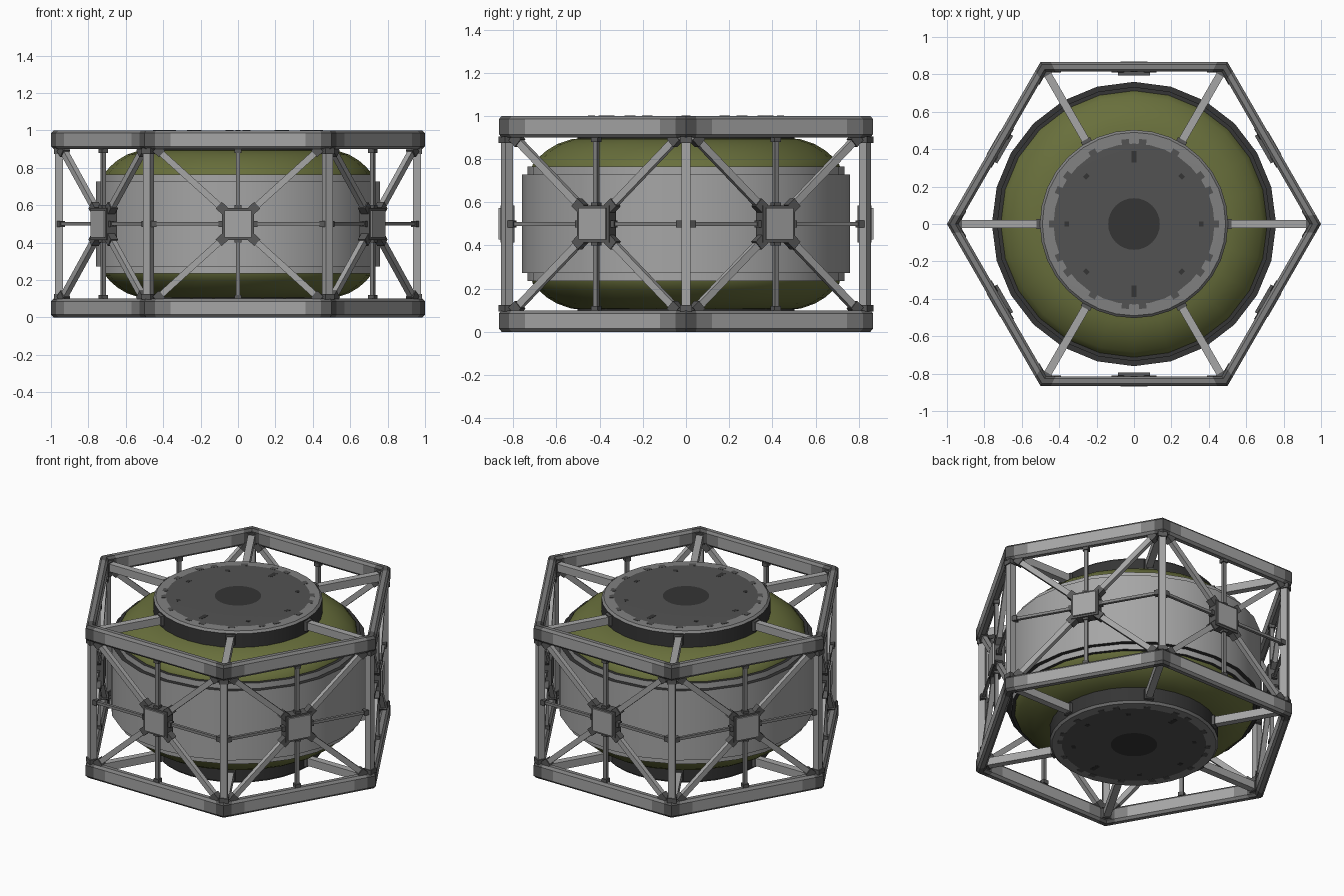
import bpy, bmesh, math
from mathutils import Vector, Matrix

if "Cube" in bpy.data.objects:
    bpy.data.objects.remove(bpy.data.objects["Cube"])


def material(name, r, g, b):
    m = bpy.data.materials.new(name)
    m.diffuse_color = (r, g, b, 1)
    m.use_nodes = True
    m.node_tree.nodes["Principled BSDF"].inputs["Base Color"].default_value = m.diffuse_color
    return m


LIGHT, MID, DARK, BLACK, OLIVE, DISC = range(6)
MATS = [material("light_grey", .38, .38, .38), material("mid_grey", .22, .22, .22),
        material("dark_grey", .10, .10, .10), material("charcoal", .035, .035, .035),
        material("olive", .14, .16, .045), material("disc_grey", .085, .085, .085)]


def finish(name, bm, smooth=None):
    bmesh.ops.recalc_face_normals(bm, faces=bm.faces)
    me = bpy.data.meshes.new(name)
    bm.to_mesh(me)
    bm.free()
    for m in MATS:
        me.materials.append(m)
    ob = bpy.data.objects.new(name, me)
    bpy.context.collection.objects.link(ob)
    if smooth:
        bpy.context.view_layer.objects.active = ob
        bpy.ops.object.select_all(action='DESELECT')
        ob.select_set(True)
        bpy.ops.object.shade_smooth_by_angle(angle=math.radians(smooth))
    return ob


def lathe(bm, profile, mats, n):
    """Spin (radius, z) points about z; one material per profile segment."""
    rings = []
    for r, z in profile:
        if r == 0:
            rings.append([bm.verts.new((0, 0, z))] * n)
        else:
            rings.append([bm.verts.new((r * math.cos(math.tau * i / n),
                                        r * math.sin(math.tau * i / n), z)) for i in range(n)])
    for a, b, m in zip(rings, rings[1:], mats):
        for i in range(n):
            j = (i + 1) % n
            f = bm.faces.new(list(dict.fromkeys((a[i], a[j], b[j], b[i]))))
            f.material_index = m


def bar(bm, p, q, w, h, mat, side):
    """Box from p to q; w is measured along the side direction."""
    p, q = Vector(p), Vector(q)
    d = q - p
    z = d.normalized()
    x = (side - z * side.dot(z)).normalized()
    y = z.cross(x)
    rot = Matrix((x, y, z)).transposed().to_4x4()
    M = Matrix.Translation((p + q) / 2) @ rot @ Matrix.Diagonal((w, h, d.length, 1))
    for v in bmesh.ops.create_cube(bm, size=1, matrix=M)["verts"]:
        for f in v.link_faces:
            f.material_index = mat


def rod(bm, p, q, w, h, mat, side, collar=.035):
    """Bar with a dark collar at each end."""
    p, q = Vector(p), Vector(q)
    e = (q - p).normalized() * collar
    bar(bm, p, q, w, h, mat, side)
    bar(bm, p, p + e, w + .014, h + .014, DARK, side)
    bar(bm, q - e, q, w + .014, h + .014, DARK, side)


def polar(r, deg, z):
    a = math.radians(deg)
    return Vector((r * math.cos(a), r * math.sin(a), z))


UP = Vector((0, 0, 1))

# tank drum with dark shoulders, and a raised band of cladding
bm = bmesh.new()
lathe(bm, [(.69, .235), (.733, .235), (.733, .765), (.69, .765)], [BLACK, LIGHT, BLACK], 24)
finish("tank_drum", bm, 30)
bm = bmesh.new()
lathe(bm, [(.72, .272), (.76, .272), (.76, .728), (.72, .728)], [BLACK, LIGHT, BLACK], 24)
finish("tank_cladding", bm, 30)

for end, flip in (("top", False), ("bottom", True)):
    def zz(z):
        return 1 - z if flip else z

    # olive dome
    bm = bmesh.new()
    prof = [(.715, .755), (.71, .775), (.685, .805), (.645, .84), (.595, .87), (.53, .892), (.45, .9)]
    lathe(bm, [(r, zz(z)) for r, z in prof], [OLIVE] * 6, 24)
    finish(end + "_dome", bm, 40)

    # docking hub: dark wall, grey rim, darker disc and black centre
    bm = bmesh.new()
    prof = [(.44, .885), (.503, .885), (.503, .985), (.49, .998), (.43, 1), (.138, 1), (0, 1)]
    lathe(bm, [(r, zz(z)) for r, z in prof], [BLACK, BLACK, MID, MID, DISC, BLACK], 32)
    finish(end + "_hub", bm, 30)

    # small bolt plates on the disc and notches on its rim
    bm = bmesh.new()
    for k in range(8):
        a = 45 * k
        l = .03 if k in (2, 6) else .012
        bar(bm, polar(.36 - l, a, zz(.999)), polar(.36 + l, a, zz(.999)), .004, .028, BLACK, UP)
    for k in range(6):
        for da in (-24, 0, 24):
            bar(bm, polar(.425, 60 * k + da, zz(.998)), polar(.455, 60 * k + da, zz(.998)),
                .006, .04, DISC, UP)
    finish(end + "_hub_marks", bm)

    # hexagonal ring: chamfered section, coloured by distance along each side
    bm = bmesh.new()
    sec = [(1, .915), (1, .985), (.985, 1), (.955, 1), (.94, .985),
           (.94, .915), (.955, .9), (.985, .9)]
    ts = [0, .055, .14, .86, .945]
    loops = []
    for k in range(6):
        for t in ts:
            loops.append([bm.verts.new(polar(r, 60 * k, zz(z)).lerp(polar(r, 60 * k + 60, zz(z)), t))
                          for r, z in sec])
    cols = [DARK, MID, LIGHT, MID, DARK]
    for i, a in enumerate(loops):
        b = loops[(i + 1) % len(loops)]
        for j in range(8):
            f = bm.faces.new((a[j], a[(j + 1) % 8], b[(j + 1) % 8], b[j]))
            c = cols[i % 5]
            # the light patch only lies on the vertical faces
            f.material_index = MID if c == LIGHT and j not in (0, 4) else c
    finish(end + "_hex_ring", bm)

    # radial struts from hub to ring corners
    bm = bmesh.new()
    for k in range(6):
        a = 60 * k
        rod(bm, polar(.49, a, zz(.945)), polar(.95, a, zz(.945)), .05, .042, LIGHT, UP, .03)
    finish(end + "_struts", bm)

# corner posts
bm = bmesh.new()
for k in range(6):
    rod(bm, polar(.957, 60 * k, .095), polar(.957, 60 * k, .905), .042, .042, LIGHT,
        polar(1, 60 * k, 0), .03)
finish("corner_posts", bm)

# side trusses: rods radiating from a central node box
rods, boxes = bmesh.new(), bmesh.new()
for k in range(6):
    n = polar(1, 30 + 60 * k, 0)
    t = UP.cross(n)

    def P(u, z, a=.832):
        return n * a + t * u + UP * z

    for s in (-1, 1):
        rod(rods, P(0, .5 + s * .075), P(0, .5 + s * .405), .022, .022, MID, n, .025)
        rod(rods, P(s * .075, .5), P(s * .465, .5), .018, .018, MID, n, .03)
        for v in (-1, 1):
            rod(rods, P(s * .07, .5 + v * .07), P(s * .44, .5 + v * .405), .03, .034, LIGHT, n, .045)
    # node box: dark casing with a lighter face plate
    bar(boxes, P(0, .5, .795), P(0, .5, .86), .17, .17, DARK, t)
    bar(boxes, P(0, .5, .86), P(0, .5, .869), .145, .145, LIGHT, t)
finish("truss_rods", rods)
finish("node_boxes", boxes)
